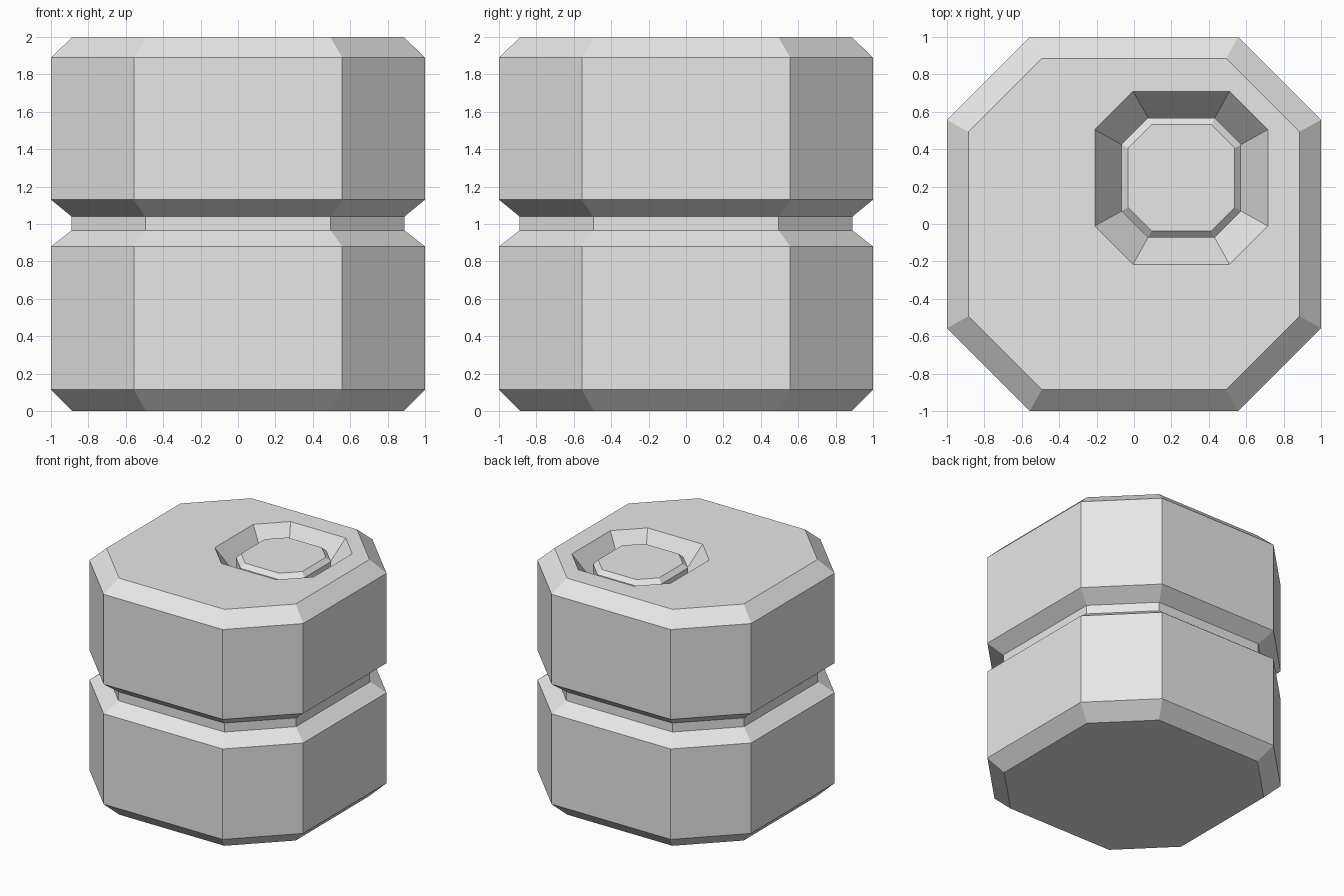
import bpy
import bmesh

cube = bpy.data.objects.get("Cube")
if cube:
    bpy.data.objects.remove(cube, do_unlink=True)

grey = bpy.data.materials.new("plain grey")
grey.use_nodes = True
colour = (0.8, 0.8, 0.8, 1)
grey.diffuse_color = colour
grey.node_tree.nodes["Principled BSDF"].inputs["Base Color"].default_value = colour

SIDE = 0.557          # half length of a straight side relative to the half width
PORT = (0.253, 0.247)  # centre of the recess in the top


def octagon(bm, half, z, centre=(0, 0)):
    s = SIDE
    corners = [(1, -s), (1, s), (s, 1), (-s, 1), (-1, s), (-1, -s), (-s, -1), (s, -1)]
    return [bm.verts.new((centre[0] + half * x, centre[1] + half * y, z)) for x, y in corners]


def loft(name, sections, bottom=True):
    """Join stacked octagons (half width, height, centre) into one flat-shaded shell."""
    bm = bmesh.new()
    rings = [octagon(bm, *section) for section in sections]
    for low, high in zip(rings, rings[1:]):
        for i in range(8):
            j = (i + 1) % 8
            bm.faces.new((low[i], low[j], high[j], high[i]))
    if bottom:
        bm.faces.new(rings[0][::-1])
    bm.faces.new(rings[-1])
    mesh = bpy.data.meshes.new(name)
    bm.to_mesh(mesh)
    bm.free()
    mesh.materials.append(grey)
    obj = bpy.data.objects.new(name, mesh)
    bpy.context.collection.objects.link(obj)
    return obj


# Barrel body: bevelled ends, groove round the waist, sloped recess in the top
loft("barrel_body", [
    (0.885, 0), (1, 0.115), (1, 0.88), (0.89, 0.965),
    (0.89, 1.04), (1, 1.13), (1, 1.89), (0.885, 2),
    (0.4625, 2, PORT), (0.32, 1.78, PORT),
])

# Bevelled plug sitting in the recess
loft("barrel_plug", [
    (0.32, 1.78, PORT), (0.32, 1.925, PORT), (0.285, 1.96, PORT),
], bottom=False)
